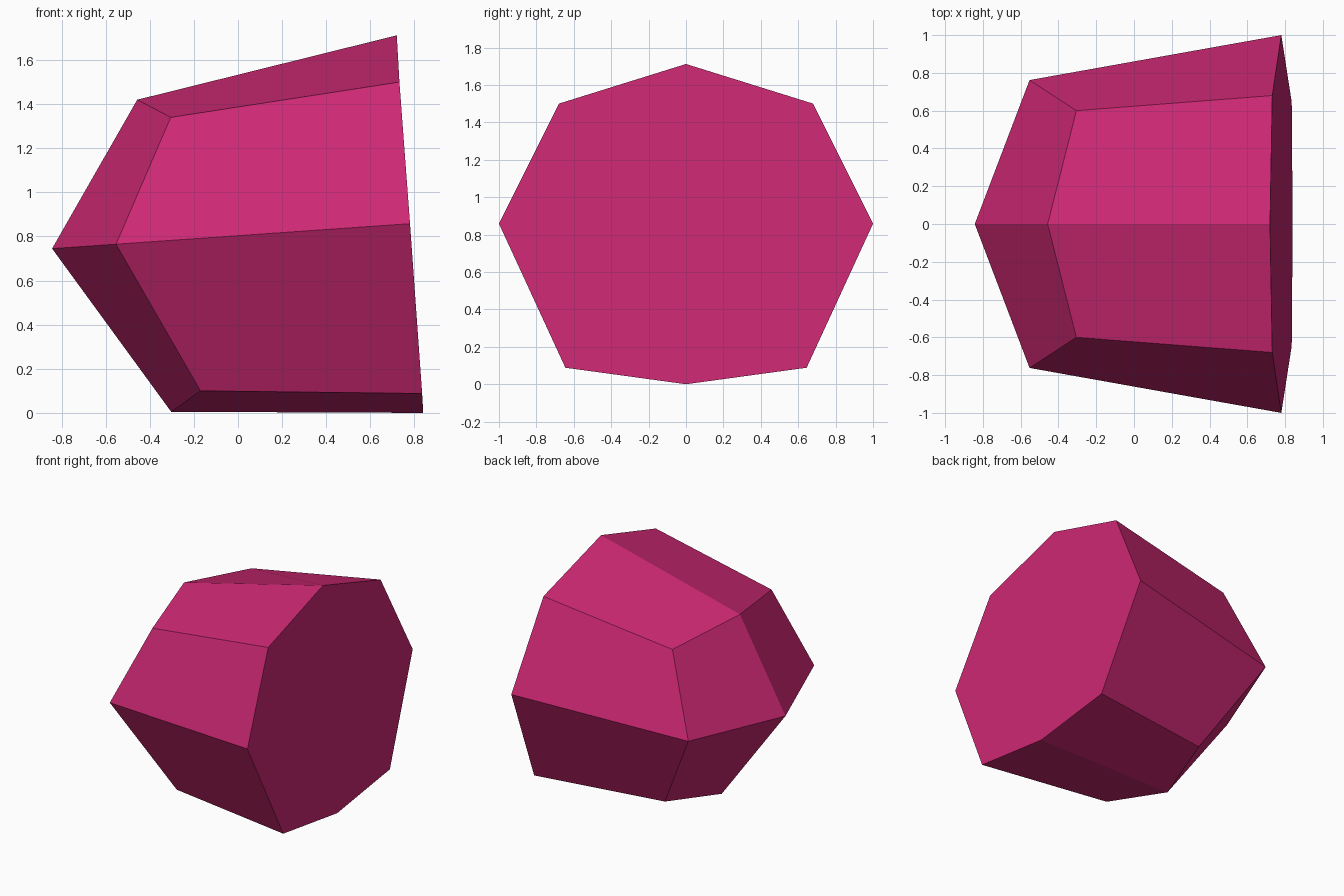
import bpy
import bmesh

cube = bpy.data.objects.get("Cube")
if cube:
    bpy.data.objects.remove(cube, do_unlink=True)

# Single magenta colour
magenta = bpy.data.materials.new("magenta")
magenta.use_nodes = True
colour = (0.604, 0.021, 0.171, 1.0)
magenta.diffuse_color = colour
magenta.node_tree.nodes["Principled BSDF"].inputs["Base Color"].default_value = colour


def mirrored_ring(bm, half):
    """Close a half outline, listed top to bottom, by mirroring it across y."""
    other = [(x, -y, z) for x, y, z in half[-2:0:-1]]
    return [bm.verts.new(p) for p in half + other]


bm = bmesh.new()

# Broad tilted octagonal face on the left
broad = mirrored_ring(bm, [(0.72, 0, 1.712), (0.732, 0.68, 1.50), (0.78, 1, 0.858),
                           (0.835, 0.645, 0.088), (0.84, 0, 0)])
# Narrower zigzag rim and the blunt point on the right
rim = mirrored_ring(bm, [(-0.457, 0, 1.42), (-0.305, 0.60, 1.34), (-0.553, 0.762, 0.765),
                         (-0.17, 0.498, 0.10), (-0.303, 0, 0.005)])
point = bm.verts.new((-0.843, 0, 0.745))

# Flat cap, eight sides, four kite faces meeting at the point
bm.faces.new(broad)
count = len(rim)
for i in range(count):
    j = (i + 1) % count
    bm.faces.new((broad[i], broad[j], rim[j], rim[i]))
for i in range(0, count, 2):
    bm.faces.new((point, rim[i], rim[i + 1], rim[(i + 2) % count]))
bmesh.ops.recalc_face_normals(bm, faces=bm.faces[:])

mesh = bpy.data.meshes.new("faceted_gem")
bm.to_mesh(mesh)
bm.free()
mesh.materials.append(magenta)
gem = bpy.data.objects.new("faceted_gem", mesh)
bpy.context.collection.objects.link(gem)
